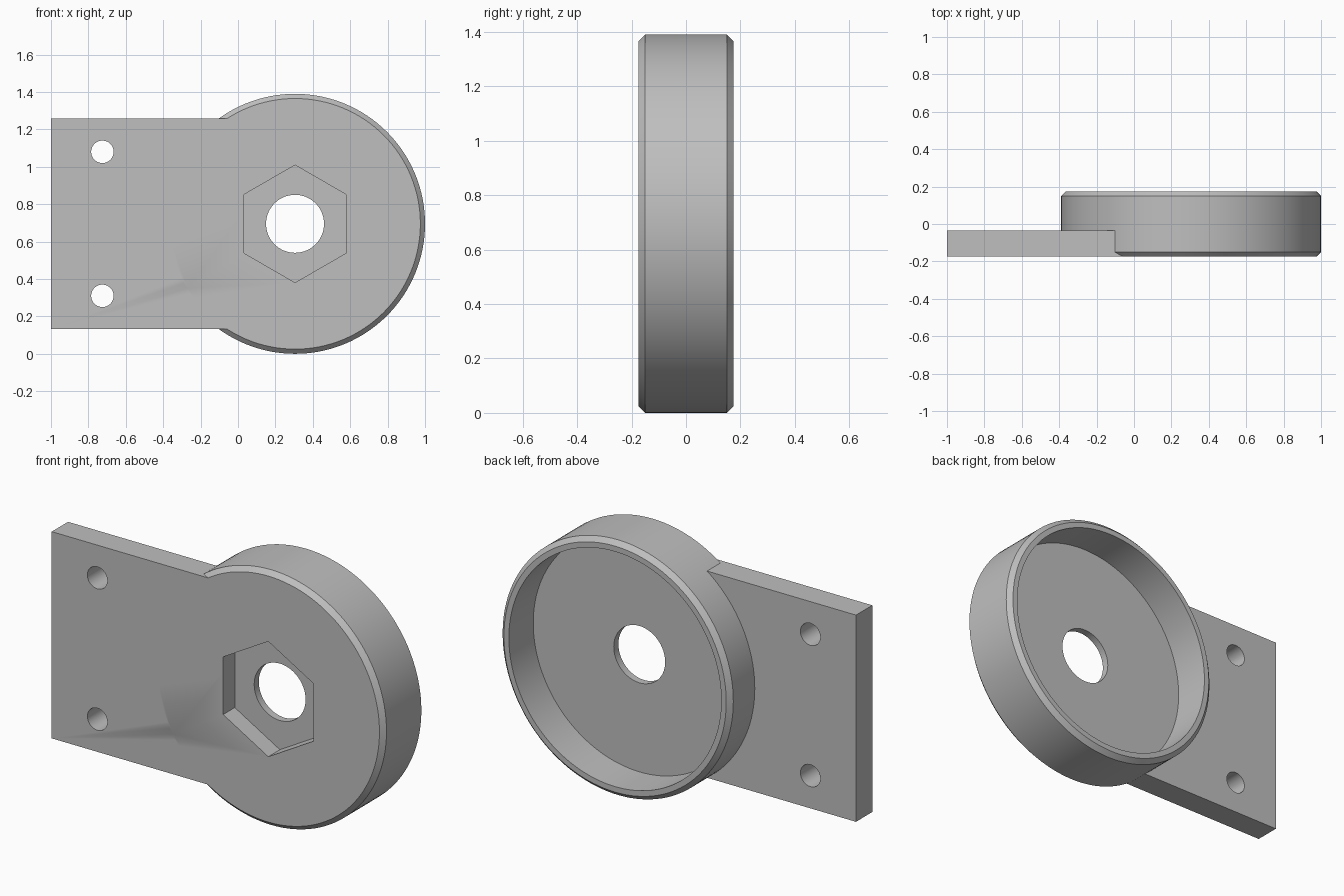
import bpy
import bmesh
import math
from mathutils import Matrix, Vector

cube = bpy.data.objects.get("Cube")
if cube:
    bpy.data.objects.remove(cube, do_unlink=True)

FRONT, BACK = -0.175, 0.175
FLOOR = -0.035                      # back of the plate and floor of the cup
CX, CZ, RADIUS = 0.305, 0.695, 0.695

grey = bpy.data.materials.new("plain grey")
grey.use_nodes = True
colour = (0.52, 0.52, 0.52, 1)
grey.diffuse_color = colour
grey.node_tree.nodes["Principled BSDF"].inputs["Base Color"].default_value = colour


def make_object(name, bm):
    mesh = bpy.data.meshes.new(name)
    bmesh.ops.recalc_face_normals(bm, faces=bm.faces)
    bm.to_mesh(mesh)
    bm.free()
    mesh.materials.append(grey)
    obj = bpy.data.objects.new(name, mesh)
    bpy.context.collection.objects.link(obj)
    return obj


def prism(name, x, z, radius, y0, y1, sides, turn=0.0):
    """Upright prism or cylinder with its axis along y."""
    bm = bmesh.new()
    place = (Matrix.Translation((x, (y0 + y1) / 2, z))
             @ Matrix.Rotation(math.radians(90), 4, "X")
             @ Matrix.Rotation(turn, 4, "Z"))
    bmesh.ops.create_cone(bm, cap_ends=True, segments=sides, radius1=radius,
                          radius2=radius, depth=y1 - y0, matrix=place)
    return make_object(name, bm)


def box(name, low, high):
    bm = bmesh.new()
    low, high = Vector(low), Vector(high)
    bmesh.ops.create_cube(bm, size=1, matrix=Matrix.Translation((low + high) / 2)
                          @ Matrix.Diagonal((*(high - low), 1)))
    return make_object(name, bm)


def apply_modifier(obj, mod):
    bpy.context.view_layer.objects.active = obj
    bpy.ops.object.modifier_apply(modifier=mod.name)


def combine(obj, other, operation):
    mod = obj.modifiers.new("combine", "BOOLEAN")
    mod.operation, mod.solver, mod.object = operation, "EXACT", other
    apply_modifier(obj, mod)
    bpy.data.objects.remove(other, do_unlink=True)


# Round body with chamfered rims
bracket = prism("cup_bracket", CX, CZ, RADIUS, FRONT, BACK, 128)
bevel = bracket.modifiers.new("chamfer", "BEVEL")
bevel.width, bevel.segments = 0.025, 1
bevel.limit_method, bevel.angle_limit = "ANGLE", math.radians(40)
apply_modifier(bracket, bevel)

# Mounting plate
plate = box("mounting_plate", (-1, FRONT, 0.132), (0, FLOOR, 1.258))
combine(bracket, plate, "UNION")

# Cup cavity, nut pocket and shaft hole
cutters = [
    prism("cavity_cutter", CX, CZ, 0.64, FLOOR, 0.5, 128),
    prism("nut_cutter", CX, CZ, 0.314, -0.5, -0.075, 6, math.radians(0)),
    prism("shaft_cutter", CX, CZ, 0.155, -0.5, 0.5, 64),
]
# Screw holes
for side in (-1, 1):
    cutters.append(prism("screw_cutter", -0.725, CZ + side * 0.385, 0.06, -0.5, 0.5, 48))
for cutter in cutters:
    combine(bracket, cutter, "DIFFERENCE")

bpy.ops.object.select_all(action="DESELECT")
bracket.select_set(True)
bpy.context.view_layer.objects.active = bracket
bpy.ops.object.shade_smooth_by_angle(angle=math.radians(30))
